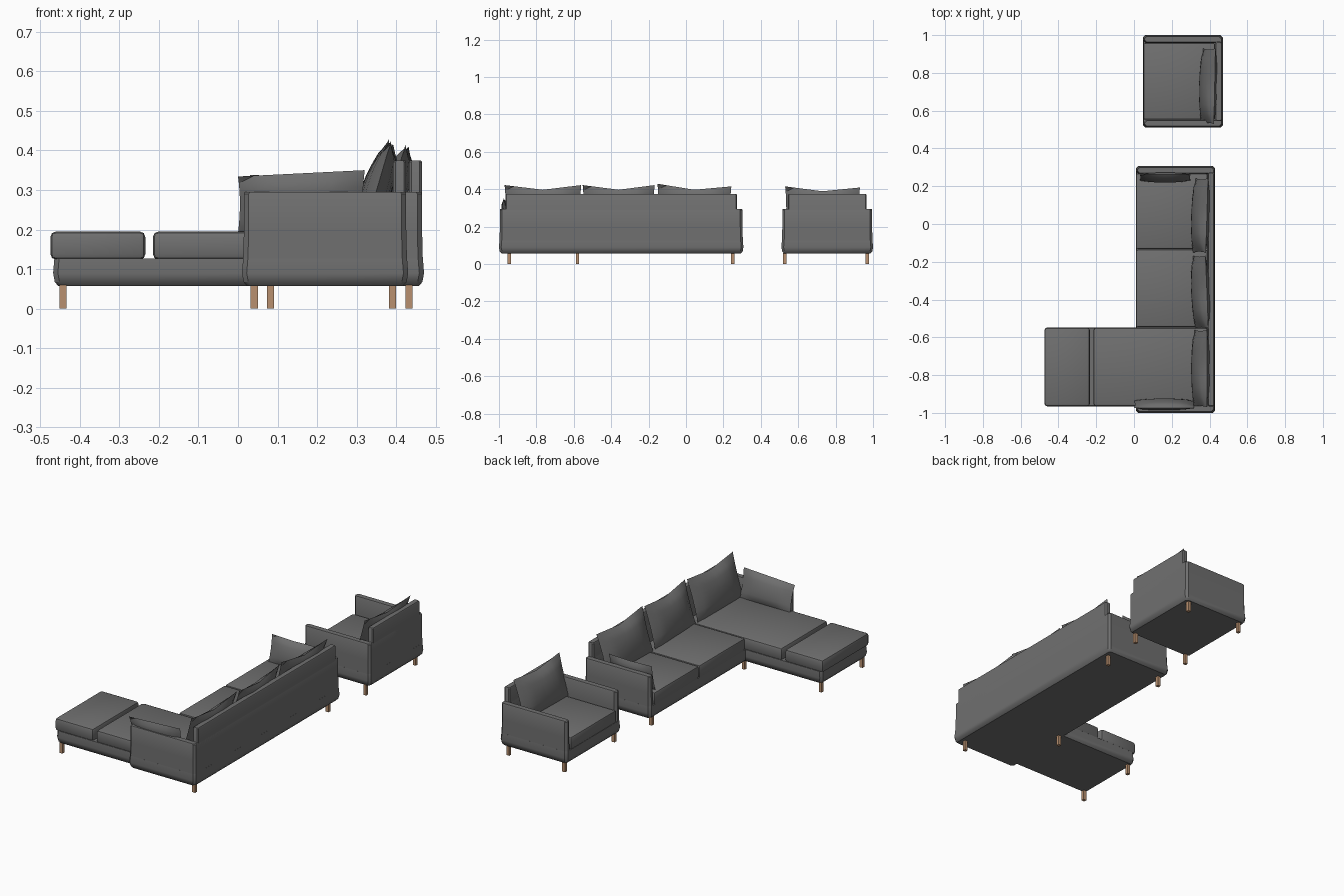
import bpy, bmesh
from mathutils import Vector, Matrix

cube = bpy.data.objects.get("Cube")
if cube:
    bpy.data.objects.remove(cube, do_unlink=True)


def material(name, rgb):
    m = bpy.data.materials.new(name)
    m.use_nodes = True
    m.diffuse_color = (*rgb, 1)
    m.node_tree.nodes["Principled BSDF"].inputs["Base Color"].default_value = (*rgb, 1)
    return m


FABRIC = material("grey fabric", (0.16, 0.16, 0.16))
WOOD = material("light wood", (0.48, 0.28, 0.16))


def finish(name, bm, mat, smooth=True):
    bmesh.ops.recalc_face_normals(bm, faces=bm.faces)
    mesh = bpy.data.meshes.new(name)
    bm.to_mesh(mesh)
    bm.free()
    mesh.materials.append(mat)
    ob = bpy.data.objects.new(name, mesh)
    bpy.context.collection.objects.link(ob)
    if smooth:
        bpy.ops.object.select_all(action='DESELECT')
        ob.select_set(True)
        bpy.context.view_layer.objects.active = ob
        bpy.ops.object.shade_smooth_by_angle(angle=0.6)
    return ob


def shell(name, x, y, levels, cut=0.012):
    """Upholstered block: chamfered rectangle lofted through (height, inset) levels."""
    bm = bmesh.new()
    rings = []
    for z, inset in levels:
        x0, x1, y0, y1 = x[0] + inset, x[1] - inset, y[0] + inset, y[1] - inset
        pts = [(x0 + cut, y0), (x1 - cut, y0), (x1, y0 + cut), (x1, y1 - cut),
               (x1 - cut, y1), (x0 + cut, y1), (x0, y1 - cut), (x0, y0 + cut)]
        rings.append([bm.verts.new((px, py, z)) for px, py in pts])
    for a, b in zip(rings, rings[1:]):
        for i in range(8):
            j = (i + 1) % 8
            bm.faces.new((a[i], a[j], b[j], b[i]))
    bm.faces.new(rings[0])
    bm.faces.new(rings[-1])
    return finish(name, bm, FABRIC)


def box(name, x, y, z, mat, bevel=0.0):
    bm = bmesh.new()
    bmesh.ops.create_cube(bm, size=1)
    for v in bm.verts:
        v.co = [r[0] + (c + 0.5) * (r[1] - r[0]) for c, r in zip(v.co, (x, y, z))]
    if bevel:
        bmesh.ops.bevel(bm, geom=bm.edges[:], offset=bevel, segments=2,
                        profile=0.5, affect='EDGES')
    return finish(name, bm, mat, smooth=bevel > 0)


def pillow(name, bottom, top, across, width, thick, dip, slope=0.0):
    """Soft pillow with pinched edges, standing between two points."""
    bottom, top = Vector(bottom), Vector(top)
    up = top - bottom
    u_dir = Vector(across).normalized()
    n_dir = u_dir.cross(up).normalized()
    bm = bmesh.new()
    for side in (-1, 1):
        made = bmesh.ops.create_grid(bm, x_segments=8, y_segments=8, size=1)
        for vert in made["verts"]:
            u, v = vert.co.x, vert.co.y
            puff = (max(0, 1 - u * u) * max(0, 1 - v * v)) ** 0.5
            sag = dip * (1 - abs(u)) * max(0, v)
            rise = slope * u * max(0, v)
            vert.co = (bottom + up * (v + 1) / 2
                       + u_dir * u * width / 2 * (1 - 0.03 * (1 - v * v))
                       + Vector((0, 0, rise - sag)) + n_dir * side * puff * thick / 2)
    bmesh.ops.remove_doubles(bm, verts=bm.verts, dist=0.0005)
    return finish(name, bm, FABRIC)


BASE = [(0.057, 0.013), (0.068, 0.004), (0.09, 0), (0.127, 0.003)]
ARM = [(0.12, 0.003), (0.2, 0.005), (0.29, 0.005), (0.295, 0.008)]
BACK = [(0.12, 0.003), (0.2, 0.005), (0.37, 0.005), (0.375, 0.008)]


def seat_frame(prefix, x, y):
    """Base, two arms and a higher back."""
    shell(prefix + "_base", x, y, BASE)
    shell(prefix + "_right_arm", x, (y[0], y[0] + 0.045), ARM)
    shell(prefix + "_left_arm", x, (y[1] - 0.045, y[1]), ARM)
    shell(prefix + "_back_lower", (x[1] - 0.043, x[1]), y, ARM)
    shell(prefix + "_back", (x[1] - 0.043, x[1]), (y[0] + 0.03, y[1] - 0.03), BACK, 0.006)


def legs(prefix, spots):
    for i, (x, y) in enumerate(spots):
        box(f"{prefix}_leg_{i + 1}", (x - 0.009, x + 0.009), (y - 0.009, y + 0.009),
            (0, 0.06), WOOD)


SEAT_Z = (0.124, 0.195)

# Corner sofa
seat_frame("sofa", (0.01, 0.43), (-1.0, 0.307))
shell("chaise_base", (-0.467, 0.06), (-0.965, -0.548), BASE)
box("chaise_front_cushion", (-0.474, -0.234), (-0.965, -0.548), SEAT_Z, FABRIC, 0.014)
box("chaise_seat_cushion", (-0.215, 0.39), (-0.965, -0.548), SEAT_Z, FABRIC, 0.014)
box("middle_seat_cushion", (0.01, 0.39), (-0.545, -0.136), SEAT_Z, FABRIC, 0.01)
box("left_seat_cushion", (0.01, 0.39), (-0.132, 0.267), SEAT_Z, FABRIC, 0.01)
for label, y, w, twist, slope in (("chaise", -0.765, 0.41, 0.0, 0.0),
                                  ("middle", -0.36, 0.385, -0.04, 0.0),
                                  ("left", 0.045, 0.395, 0.03, -0.007)):
    pillow(label + "_back_cushion", (0.318, y, 0.19), (0.386, y, 0.422),
           (twist, 1, 0), w, 0.075, 0.025, slope)
pillow("right_arm_pillow", (0.16, -0.935, 0.19), (0.16, -0.975, 0.342),
       (1, 0, 0), 0.32, 0.05, 0.0, 0.008)
pillow("left_arm_pillow", (0.165, 0.23, 0.19), (0.165, 0.262, 0.338),
       (1, 0, 0), 0.27, 0.045, 0.005)
legs("sofa", [(-0.442, -0.945), (-0.442, -0.58), (0.041, -0.58),
              (0.041, 0.25), (0.39, 0.25), (0.39, -0.945)])

# Armchair
seat_frame("armchair", (0.048, 0.47), (0.51, 1.0))
box("armchair_seat_cushion", (0.05, 0.43), (0.552, 0.958), SEAT_Z, FABRIC, 0.01)
pillow("armchair_back_cushion", (0.36, 0.73, 0.19), (0.427, 0.73, 0.412),
       (0.02, 1, 0), 0.4, 0.075, 0.023, -0.003)
legs("armchair", [(x, y) for x in (0.082, 0.432) for y in (0.527, 0.97)])
